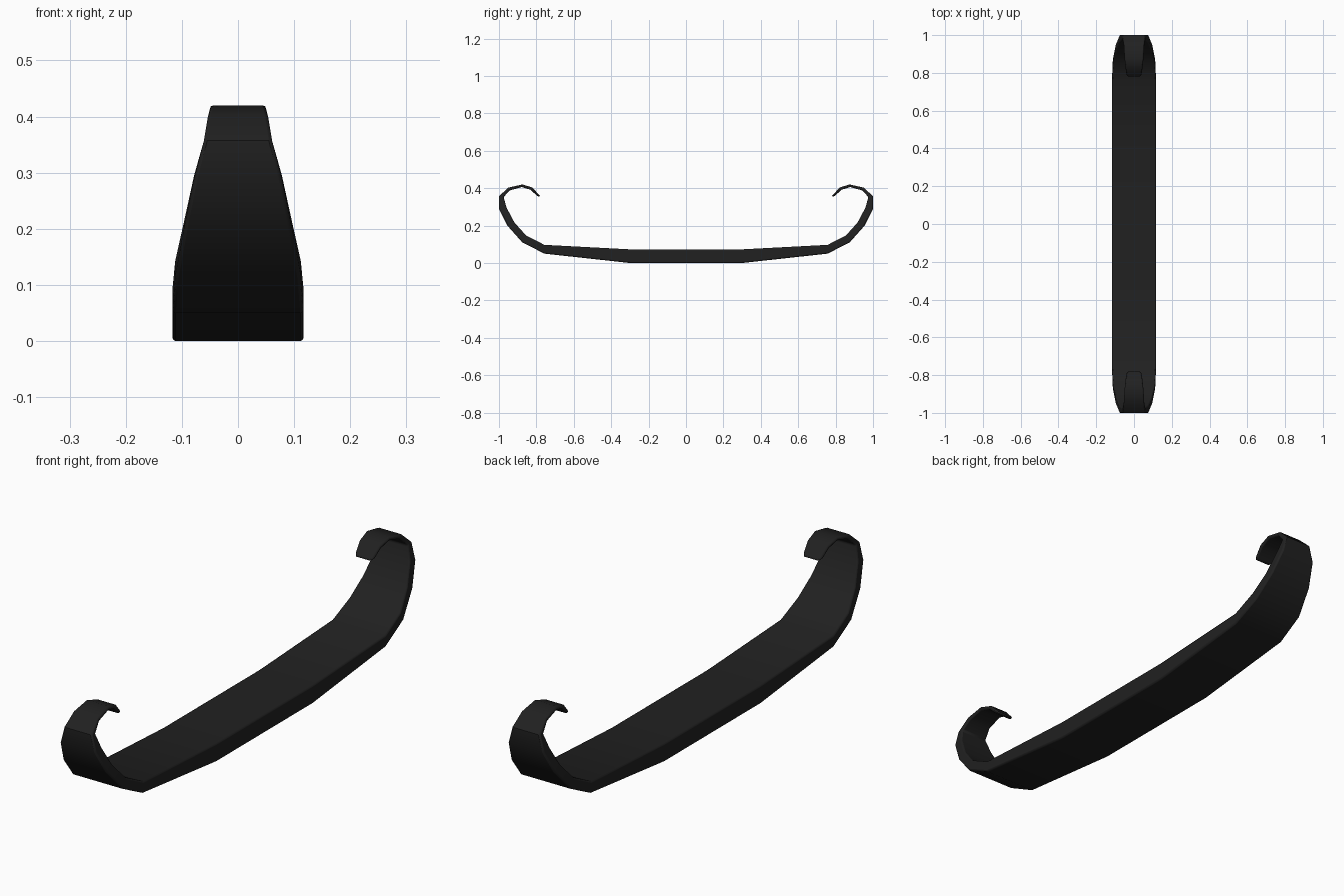
import bpy, bmesh

if "Cube" in bpy.data.objects:
    bpy.data.objects.remove(bpy.data.objects["Cube"])

# Half profile stations: outer (y, z), inner (y, z), half width
stations = [
    (0.30, 0.00, 0.30, 0.073, 0.117),
    (0.757, 0.05, 0.757, 0.097, 0.117),
    (0.875, 0.11, 0.855, 0.147, 0.112),
    (0.955, 0.20, 0.917, 0.216, 0.096),
    (1.00, 0.29, 0.96, 0.297, 0.078),
    (1.00, 0.357, 0.975, 0.353, 0.061),
    (0.95, 0.403, 0.942, 0.388, 0.054),
    (0.875, 0.42, 0.878, 0.406, 0.050),
    (0.822, 0.404, 0.83, 0.391, 0.045),
    (0.788, 0.367, 0.80, 0.362, 0.040),
    (0.778, 0.359, 0.79, 0.354, 0.031),
]

# Mirror the stations front to back to get the complete strip
rings = [(-a, b, -c, d, w) for a, b, c, d, w in reversed(stations)] + stations

# Curled strip: four-cornered cross-sections joined along the length
bm = bmesh.new()
loops = [[bm.verts.new(p) for p in ((-w, a, b), (w, a, b), (w, c, d), (-w, c, d))]
         for a, b, c, d, w in rings]
for r, s in zip(loops, loops[1:]):
    for i in range(4):
        j = (i + 1) % 4
        bm.faces.new((r[i], r[j], s[j], s[i]))
bm.faces.new(loops[0])
bm.faces.new(loops[-1])
bmesh.ops.recalc_face_normals(bm, faces=bm.faces)
mesh = bpy.data.meshes.new("curled_strip")
bm.to_mesh(mesh)
bm.free()
strip = bpy.data.objects.new("curled_strip", mesh)
bpy.context.collection.objects.link(strip)

# Black finish
black = bpy.data.materials.new("black")
black.diffuse_color = (0.015, 0.015, 0.015, 1)
black.use_nodes = True
black.node_tree.nodes["Principled BSDF"].inputs["Base Color"].default_value = black.diffuse_color
mesh.materials.append(black)

# Softened long edges
bevel = strip.modifiers.new("soft_edges", 'BEVEL')
bevel.width = 0.006
bevel.segments = 2
bevel.limit_method = 'ANGLE'
bevel.angle_limit = 1.0

bpy.context.view_layer.objects.active = strip
strip.select_set(True)
bpy.ops.object.shade_smooth_by_angle(angle=0.6)
